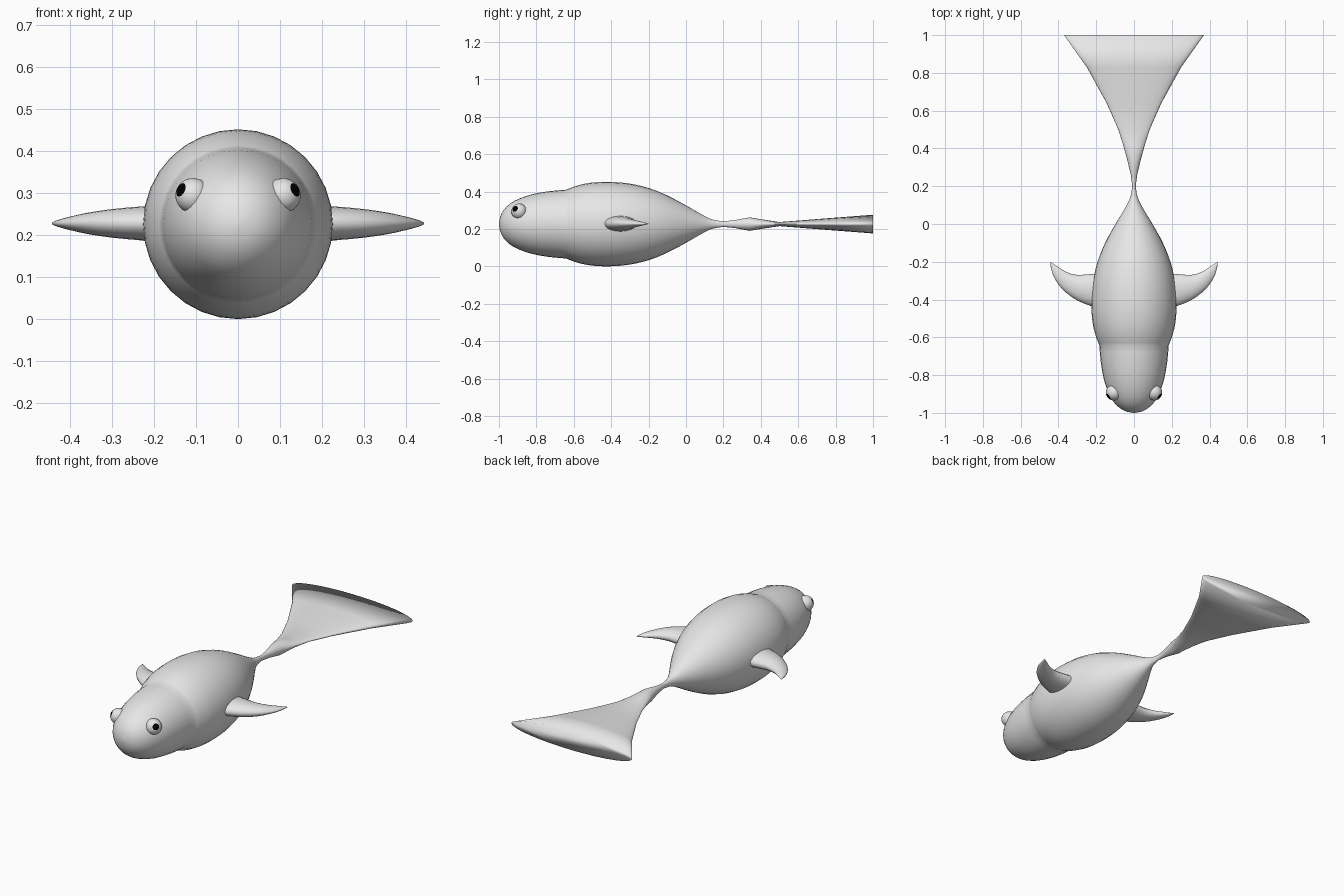
import bpy, bmesh, math
from mathutils import Vector

if "Cube" in bpy.data.objects:
    bpy.data.objects.remove(bpy.data.objects["Cube"])

AXIS_Z = 0.226


def material(name, rgb):
    m = bpy.data.materials.new(name)
    m.diffuse_color = (*rgb, 1)
    m.use_nodes = True
    m.node_tree.nodes["Principled BSDF"].inputs["Base Color"].default_value = m.diffuse_color
    return m


GREY = material("pale grey", (0.8, 0.8, 0.8))
BLACK = material("pupil black", (0.0, 0.0, 0.0))


def smooth_rows(rows, steps):
    """Catmull-Rom interpolation of profile rows."""
    pts = [Vector(r) for r in rows]
    out = []
    for i in range(len(pts) - 1):
        p0, p1 = pts[max(i - 1, 0)], pts[i]
        p2, p3 = pts[i + 1], pts[min(i + 2, len(pts) - 1)]
        for s in range(steps):
            t = s / steps
            out.append(0.5 * (2 * p1 + (p2 - p0) * t
                              + (2 * p0 - 5 * p1 + 4 * p2 - p3) * t * t
                              + (3 * p1 - p0 - 3 * p2 + p3) * t ** 3))
    return out + [pts[-1]]


def finish(name, bm, mats):
    bmesh.ops.recalc_face_normals(bm, faces=bm.faces)
    for f in bm.faces:
        f.smooth = True
    me = bpy.data.meshes.new(name)
    bm.to_mesh(me)
    bm.free()
    for m in mats:
        me.materials.append(m)
    ob = bpy.data.objects.new(name, me)
    bpy.context.collection.objects.link(ob)
    return ob


def loft(name, rings):
    """Skin a list of point rings and cap both ends."""
    bm = bmesh.new()
    vs = [[bm.verts.new(p) for p in ring] for ring in rings]
    n = len(vs[0])
    for a, b in zip(vs, vs[1:]):
        for i in range(n):
            j = (i + 1) % n
            bm.faces.new((a[i], a[j], b[j], b[i]))
    bm.faces.new(vs[0])
    bm.faces.new(vs[-1])
    return finish(name, bm, [GREY])


def circle(n):
    return [(math.cos(2 * math.pi * i / n), math.sin(2 * math.pi * i / n)) for i in range(n)]


# Head, trunk and tail fin: rows of (y, half width, half height)
head = [(-1, .004, .004), (-.993, .04, .04), (-.975, .075, .075), (-.94, .11, .11),
        (-.89, .137, .137), (-.82, .16, .16), (-.73, .176, .176), (-.64, .184, .184)]
trunk = [(-.64, .184, .184), (-.6, .2, .2), (-.53, .218, .218), (-.43, .226, .226),
         (-.31, .218, .218), (-.2, .193, .193), (-.1, .153, .153), (0, .098, .1),
         (.08, .05, .054), (.14, .02, .025), (.2, .009, .015)]
tail = [(.2, .009, .015), (.26, .017, .021), (.34, .036, .036), (.42, .058, .023),
        (.5, .083, .011), (.64, .145, .022), (.83, .25, .037), (1, .37, .05)]
rows = smooth_rows(head, 2)[:-1] + smooth_rows(trunk, 3)[:-1] + tail
loft("body_and_tail", [[(w * c, y, AXIS_Z + h * s) for c, s in circle(32)] for y, w, h in rows])

# Side fins: rows of (x, leading y, trailing y, half thickness)
fin = [(.14, -.455, -.26, .044), (.22, -.437, -.264, .041), (.30, -.405, -.27, .034),
       (.36, -.363, -.253, .025), (.40, -.32, -.228, .016), (.43, -.268, -.208, .008),
       (.443, -.215, -.2, .002)]
for side, label in ((1, "right_fin"), (-1, "left_fin")):
    loft(label, [[(side * x, (a + b) / 2 + (b - a) / 2 * c, AXIS_Z + .002 + h * s)
                  for c, s in circle(20)] for x, a, b, h in smooth_rows(fin, 2)])

# Eyes with dark pupil caps facing outward and forward
for side, label in ((1, "right_eye"), (-1, "left_eye")):
    bm = bmesh.new()
    bmesh.ops.create_uvsphere(bm, u_segments=20, v_segments=15, radius=.042)
    for f in bm.faces:
        if f.calc_center_median().normalized().z > math.cos(math.radians(24)):
            f.material_index = 1
    gaze = Vector((side * .75, -.55, .36))
    turn = gaze.to_track_quat('Z', 'Y').to_matrix()
    bmesh.ops.rotate(bm, verts=bm.verts, matrix=turn)
    bmesh.ops.translate(bm, verts=bm.verts, vec=(side * .107, -.892, .294))
    finish(label, bm, [GREY, BLACK])
